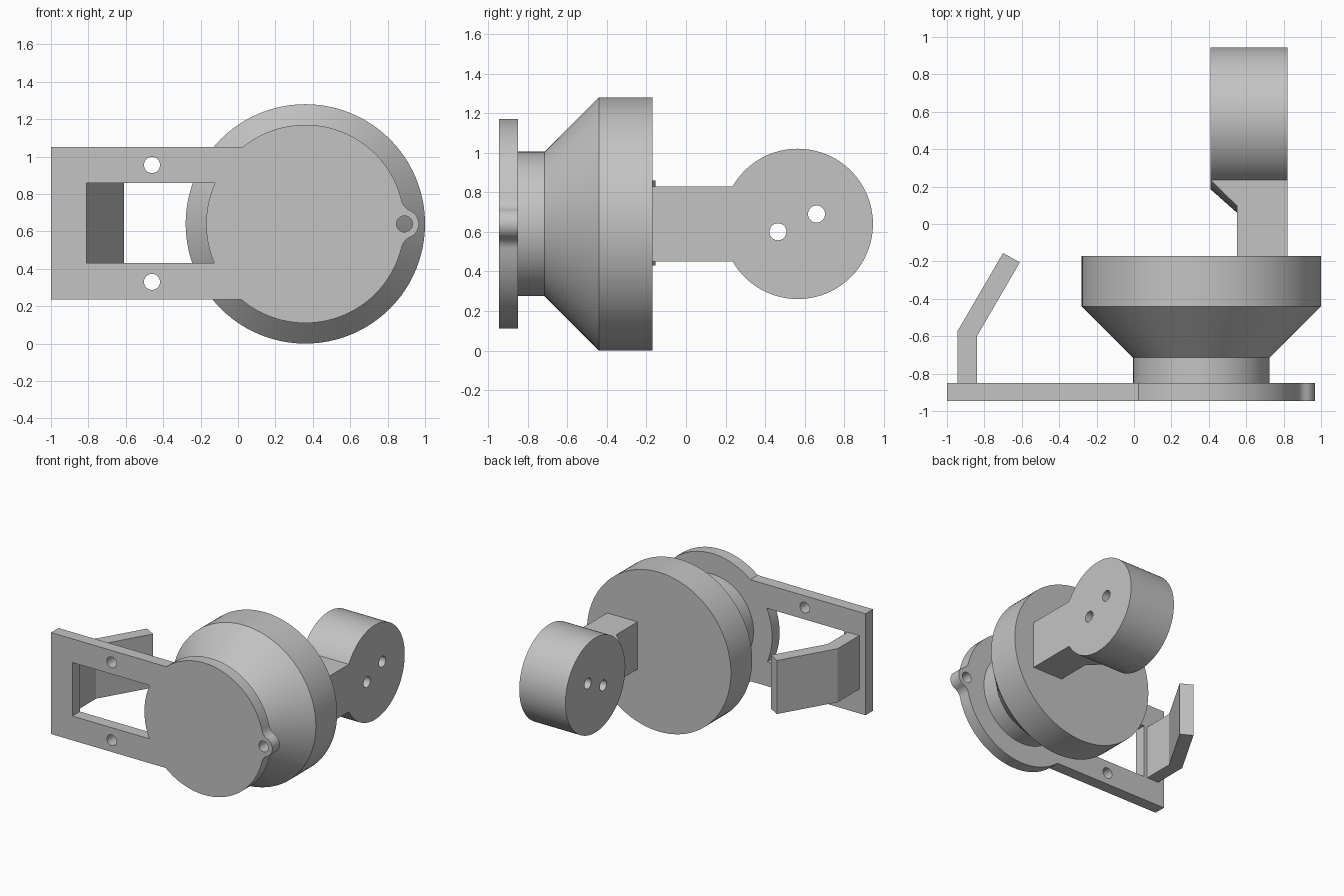
import bpy, bmesh
from math import sin, cos, pi, atan2, sqrt, radians
from mathutils import Vector

if "Cube" in bpy.data.objects:
    bpy.data.objects.remove(bpy.data.objects["Cube"])

grey = bpy.data.materials.new("plain grey")
grey.use_nodes = True
colour = (0.55, 0.55, 0.55, 1)
grey.diffuse_color = colour
grey.node_tree.nodes["Principled BSDF"].inputs["Base Color"].default_value = colour

CX, CZ = 0.36, 0.64          # housing axis
ROUND = 96


def place(axis, u, v, w):
    """Outline point (u, v) at depth w along the given axis."""
    return {"x": Vector((w, u, v)), "y": Vector((u, w, v)), "z": Vector((u, v, w))}[axis]


def loft(name, axis, rings):
    """Solid through a series of (outline, depth) sections."""
    bm = bmesh.new()
    loops = [[bm.verts.new(place(axis, u, v, w)) for u, v in pts] for pts, w in rings]
    for a, b in zip(loops, loops[1:]):
        for i in range(len(a)):
            j = (i + 1) % len(a)
            bm.faces.new((a[i], a[j], b[j], b[i]))
    bm.faces.new(loops[0])
    bm.faces.new(loops[-1])
    bmesh.ops.recalc_face_normals(bm, faces=bm.faces)
    mesh = bpy.data.meshes.new(name)
    bm.to_mesh(mesh)
    bm.free()
    mesh.materials.append(grey)
    obj = bpy.data.objects.new(name, mesh)
    bpy.context.collection.objects.link(obj)
    return obj


def prism(name, axis, pts, a, b):
    return loft(name, axis, [(pts, a), (pts, b)])


def arc(u, v, r, start, end, n):
    return [(u + r * cos(start + (end - start) * i / n),
             v + r * sin(start + (end - start) * i / n)) for i in range(n + 1)]


def circle(u, v, r, n=ROUND):
    return arc(u, v, r, 0, 2 * pi, n)[:-1]


def rect(u0, u1, v0, v1):
    return [(u0, v0), (u1, v0), (u1, v1), (u0, v1)]


def activate(obj):
    bpy.ops.object.select_all(action="DESELECT")
    obj.select_set(True)
    bpy.context.view_layer.objects.active = obj


def combine(obj, other, operation):
    mod = obj.modifiers.new("combine", "BOOLEAN")
    mod.operation, mod.object, mod.solver = operation, other, "EXACT"
    activate(obj)
    bpy.ops.object.modifier_apply(modifier=mod.name)
    bpy.data.objects.remove(other)


def drill(obj, axis, u, v, a, b):
    combine(obj, prism("drill", axis, circle(u, v, 0.043, 32), a, b), "DIFFERENCE")


# Mounting plate: slotted bar joined to a disc with a filleted lug
FRONT, BACK = -0.945, -0.85
plate = prism("mounting_plate", "y", rect(-1, CX, 0.235, 1.05), FRONT, BACK)
combine(plate, prism("window", "y", rect(-0.81, 0.2, 0.43, 0.86), -1.1, -0.7), "DIFFERENCE")

R, LUG, FIL = 0.53, 0.077, 0.08
fx = ((R + FIL) ** 2 - (LUG + FIL) ** 2 + R ** 2) / (2 * R)
fz = sqrt((R + FIL) ** 2 - fx ** 2)
disc_angle = atan2(fz, fx)
lug_angle = atan2(fz, fx - R)
outline = arc(CX, CZ, R, disc_angle, 2 * pi - disc_angle, ROUND)
outline += arc(CX + fx, CZ - fz, FIL, pi - disc_angle, pi - lug_angle, 10)[1:]
outline += arc(CX + R, CZ, LUG, -lug_angle, lug_angle, 24)[1:]
outline += arc(CX + fx, CZ + fz, FIL, pi + lug_angle, pi + disc_angle, 10)[1:-1]
combine(plate, prism("disc", "y", outline, FRONT, BACK), "UNION")
for u, v in ((-0.46, 0.955), (-0.46, 0.33), (CX + R, CZ)):
    drill(plate, "y", u, v, -1.1, -0.7)

# Bent tab behind the slot
tab_side = [(-0.945, BACK), (-0.84, BACK), (-0.84, -0.6),
            (-0.61, -0.205), (-0.7, -0.155), (-0.945, -0.575)]
tab = prism("bent_tab", "z", tab_side, 0.43, 0.86)

# Housing: neck, flare and rim
housing = loft("housing", "y", [(circle(CX, CZ, r), y) for r, y in
               ((0.365, BACK), (0.365, -0.715), (0.64, -0.44), (0.64, -0.17))])

# Rear arm: block, conical gusset and drilled drum
HUB = 0.565
arm = prism("rear_arm", "x", circle(HUB, CZ, 0.38), 0.41, 0.82)
combine(arm, prism("block", "x", rect(-0.17, HUB, 0.45, 0.83), 0.55, 0.82), "UNION")
gusset = loft("gusset", "x", [(circle(HUB, CZ, 0.38), 0.41), (circle(HUB, CZ, 0.506), 0.552)])
combine(gusset, prism("limit", "x", rect(-0.1, HUB, 0.45, 0.83), 0.3, 0.7), "INTERSECT")
combine(arm, gusset, "UNION")
for u, v in ((0.465, 0.6), (0.66, 0.69)):
    drill(arm, "x", u, v, 0.3, 0.95)

for part in (plate, tab, housing, arm):
    activate(part)
    bpy.ops.object.shade_smooth_by_angle(angle=radians(25))
